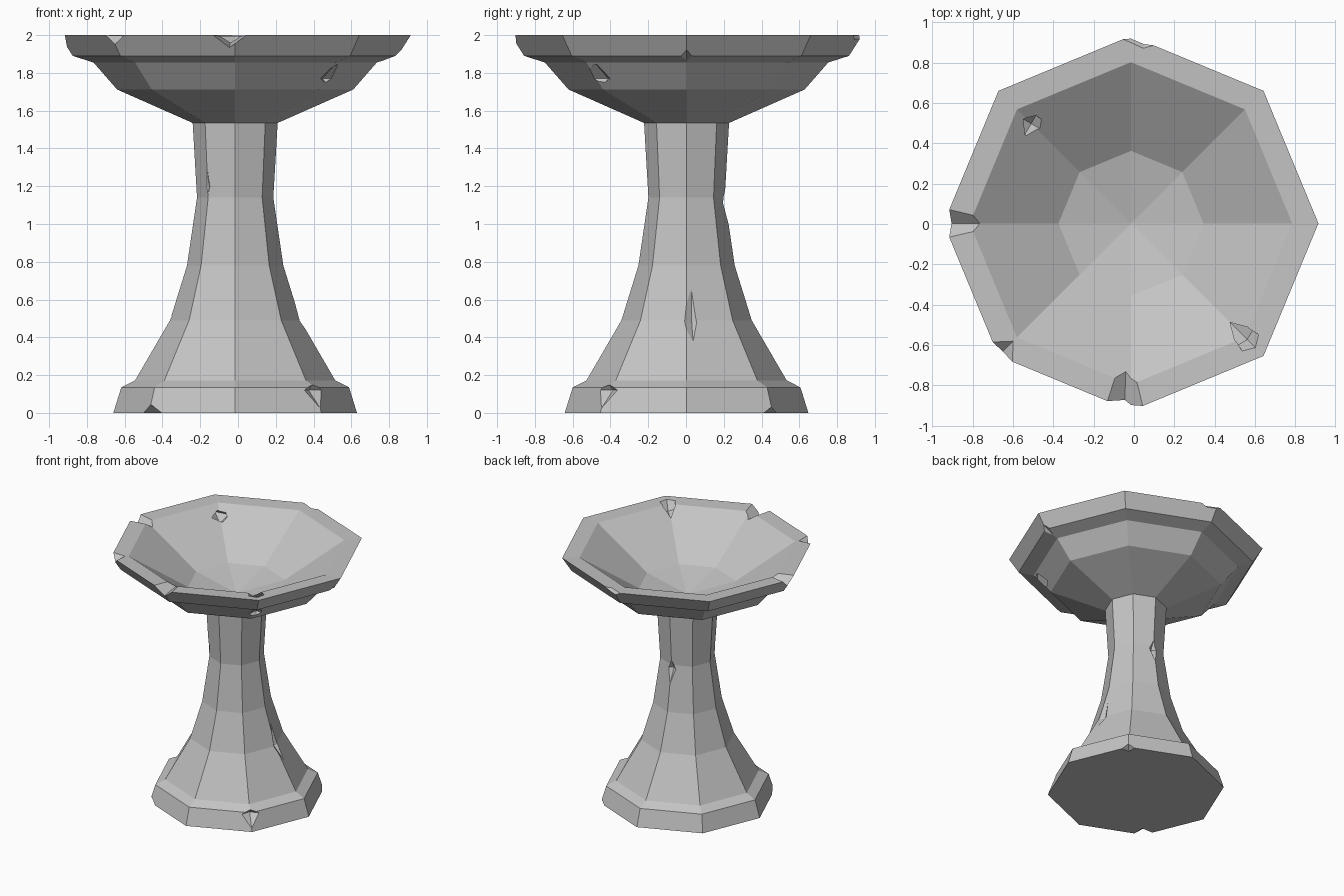
import bpy, bmesh
from math import cos, sin, pi, radians
from mathutils import Matrix, Vector

old = bpy.data.objects.get("Cube")
if old:
    bpy.data.objects.remove(old, do_unlink=True)

SIDES = 8
CENTRE = Vector((-0.015, 0.003, 0))

stone = bpy.data.materials.new("grey stone")
stone.use_nodes = True
GREY = (0.55, 0.55, 0.55, 1)
stone.diffuse_color = GREY
bsdf = next(n for n in stone.node_tree.nodes if n.type == 'BSDF_PRINCIPLED')
bsdf.inputs["Base Color"].default_value = GREY
bsdf.inputs["Roughness"].default_value = 0.9


def add_object(name, bm):
    bmesh.ops.recalc_face_normals(bm, faces=bm.faces)
    mesh = bpy.data.meshes.new(name)
    bm.to_mesh(mesh)
    bm.free()
    mesh.materials.append(stone)
    obj = bpy.data.objects.new(name, mesh)
    bpy.context.collection.objects.link(obj)
    return obj


def lathe(name, profile):
    """Octagonal turned solid; a radius of 0 makes a centre point."""
    bm = bmesh.new()
    rings = []
    for r, z in profile:
        n = SIDES if r else 1
        rings.append([bm.verts.new(CENTRE + Vector((r * cos(2 * pi * i / SIDES),
                                                    r * sin(2 * pi * i / SIDES), z)))
                      for i in range(n)])
    for a, b in zip(rings, rings[1:]):
        for i in range(SIDES):
            j = (i + 1) % SIDES
            if len(b) == 1:
                bm.faces.new((a[i], a[j], b[0]))
            else:
                bm.faces.new((a[i], a[j], b[j], b[i]))
    bm.faces.new(rings[0][::-1])
    if len(rings[-1]) > 1:
        bm.faces.new(rings[-1])
    return add_object(name, bm)


def chip(target, angle, radius, z, size, turn=0, tilt=0):
    """Knock an eight-faced chip out; size is (radial, sideways, height)."""
    bm = bmesh.new()
    bmesh.ops.create_icosphere(bm, subdivisions=1, radius=1)
    bm.clear()
    axes = [Vector(v) for v in ((1, 0, 0), (0, 1, 0), (-1, 0, 0), (0, -1, 0))]
    ring = [bm.verts.new(v) for v in axes]
    top, low = bm.verts.new((0, 0, 1)), bm.verts.new((0, 0, -1))
    for i in range(4):
        a, b = ring[i], ring[(i + 1) % 4]
        bm.faces.new((a, b, top))
        bm.faces.new((b, a, low))
    a = radians(angle)
    place = Matrix.Translation(CENTRE + Vector((radius * cos(a), radius * sin(a), z)))
    bm.transform(place @ Matrix.Rotation(a + radians(turn), 4, 'Z')
                 @ Matrix.Rotation(radians(tilt), 4, 'Y')
                 @ Matrix.Diagonal((*size, 1)))
    cutter = add_object("chip_cutter", bm)
    cutter.hide_render = True
    mod = target.modifiers.new("chip", 'BOOLEAN')
    mod.operation = 'DIFFERENCE'
    mod.solver = 'EXACT'
    mod.object = cutter
    return cutter


def bake(target, cutters):
    """Apply the chips and remove their cutters."""
    graph = bpy.context.evaluated_depsgraph_get()
    mesh = bpy.data.meshes.new_from_object(target.evaluated_get(graph))
    target.modifiers.clear()
    target.data = mesh
    mesh.materials.clear()
    mesh.materials.append(stone)
    for poly in mesh.polygons:
        poly.use_smooth = False
        poly.material_index = 0
    for c in cutters:
        bpy.data.objects.remove(c, do_unlink=True)


# Pedestal: stepped foot and flaring column
pedestal = lathe("pedestal", [
    (0.645, 0), (0.603, 0.135), (0.53, 0.172), (0.345, 0.49),
    (0.255, 0.78), (0.202, 1.14), (0.225, 1.535), (0.225, 1.55)])

# Basin: outer shell up to the rim, then down the inside
basin = lathe("basin", [
    (0.225, 1.535), (0.625, 1.712), (0.75, 1.855), (0.86, 1.89),
    (0.93, 2.0), (0.80, 1.995), (0.36, 1.71), (0, 1.63)])

# Chips in the basin: rim notches, knocked corners, scrapes inside and below
basin_chips = [
    chip(basin, 180, 0.99, 2.0, (0.45, 0.085, 0.08)),
    chip(basin, 268, 0.99, 2.0, (0.48, 0.11, 0.085)),
    chip(basin, 225, 0.95, 2.0, (0.13, 0.11, 0.08)),
    chip(basin, 86, 0.99, 2.0, (0.12, 0.32, 0.12)),
    chip(basin, 315, 0.79, 1.97, (0.13, 0.10, 0.05), tilt=-30),
    chip(basin, 135, 0.70, 1.93, (0.09, 0.07, 0.06), turn=15),
    chip(basin, 0, 0.92, 1.87, (0.13, 0.16, 0.075)),
    chip(basin, 318, 0.72, 1.77, (0.10, 0.14, 0.08)),
]
bake(basin, basin_chips)

# Chips in the pedestal: column nicks and broken foot corners
pedestal_chips = [
    chip(pedestal, 180, 0.39, 0.51, (0.06, 0.10, 0.06)),
    chip(pedestal, 90, 0.235, 1.11, (0.065, 0.09, 0.14)),
    chip(pedestal, 5, 0.37, 0.5, (0.06, 0.09, 0.22), tilt=-25),
    chip(pedestal, 225, 0.235, 1.2, (0.04, 0.08, 0.25)),
    chip(pedestal, 315, 0.66, 0.12, (0.11, 0.22, 0.12)),
    chip(pedestal, 225, 0.65, 0.0, (0.10, 0.10, 0.055)),
    chip(pedestal, 45, 0.65, 0.0, (0.07, 0.07, 0.04)),
]
bake(pedestal, pedestal_chips)
